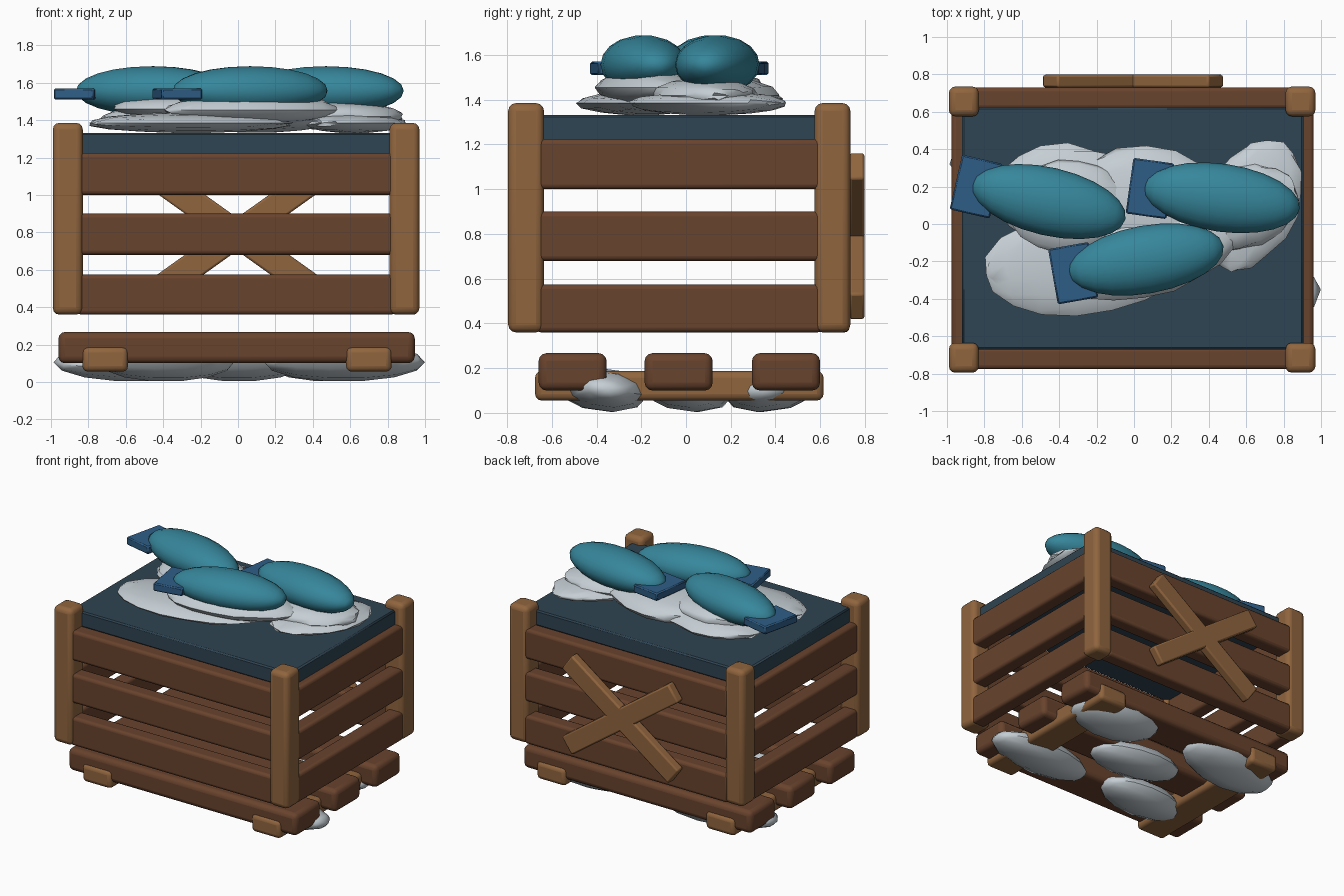
import bpy, math, random
from mathutils import Vector

random.seed(4)
cube = bpy.data.objects.get("Cube")
if cube:
    bpy.data.objects.remove(cube, do_unlink=True)


def material(name, r, g, b):
    m = bpy.data.materials.new(name)
    m.use_nodes = True
    m.diffuse_color = (r, g, b, 1)
    m.node_tree.nodes["Principled BSDF"].inputs["Base Color"].default_value = (r, g, b, 1)
    return m


dark_wood = material("dark wood", .14, .056, .026)
light_wood = material("light wood", .28, .13, .048)
teal = material("teal", .037, .24, .33)
blue = material("blue", .028, .11, .24)
navy = material("slate navy", .028, .058, .085)
ice_grey = material("ice grey", .56, .62, .66)


def finish(ob, name, mat, angle=35):
    ob.name = name
    ob.data.materials.append(mat)
    bpy.ops.object.shade_smooth_by_angle(angle=math.radians(angle))
    return ob


def box(name, mat, lo, hi, bevel=.03, segments=3, rot=(0, 0, 0)):
    """Rounded block between two corners."""
    lo, hi = Vector(lo), Vector(hi)
    bpy.ops.mesh.primitive_cube_add(size=1, location=(lo + hi) / 2, rotation=rot)
    ob = bpy.context.object
    for v in ob.data.vertices:
        v.co *= hi - lo
    mod = ob.modifiers.new("Bevel", 'BEVEL')
    mod.width, mod.segments = bevel, segments
    return finish(ob, name, mat)


def blob(name, mat, centre, radii, turn=0, tilt=0, segments=14, rings=8, rough=0):
    """Ellipsoid whose poles lie along its length."""
    bpy.ops.mesh.primitive_uv_sphere_add(
        segments=segments, ring_count=rings, radius=1, location=centre,
        rotation=(math.radians(tilt), 0, math.radians(turn)))
    ob = bpy.context.object
    for v in ob.data.vertices:
        x, y, z = v.co
        k = 1 + random.uniform(-rough, rough)
        v.co = (z * radii[0] * k, y * radii[1] * k, -x * radii[2])
    return finish(ob, name, mat, 50)


# Corner posts
for side, x in (("right", -.91), ("left", .89)):
    for end, y in (("front", -.715), ("back", .655)):
        box(f"{end}_{side}_post", light_wood,
            (x - .08, y - .08, .36), (x + .08, y + .08, 1.385), .035)

# Crate slats on all four walls
for i, (z0, z1) in enumerate(((.36, .575), (.68, .9), (1.0, 1.225))):
    for end, y in (("front", -.718), ("back", .673)):
        box(f"{end}_slat_{i}", dark_wood, (-.86, y - .058, z0), (.84, y + .058, z1), .022)
    for side, x in (("right", -.918), ("left", .903)):
        box(f"{side}_slat_{i}", dark_wood, (x - .057, -.67, z0), (x + .057, .61, z1), .022)

# Lid panel lying on the slats
box("lid_panel", navy, (-.92, -.67, 1.215), (.905, .625, 1.332), .01, 1)

# Crossed planks on the back
for i, s in enumerate((-1, 1)):
    box(f"cross_plank_{i}", light_wood, (-.55, .73, .718), (.54, .798, .862), .012, 2,
        (0, math.radians(35.5 * s), 0))

# Pallet boards and runners
for i, y in enumerate((-.507, -.033, .447)):
    box(f"pallet_board_{i}", dark_wood, (-.96, y - .152, .1), (.945, y + .152, .267), .035)
for i, x in enumerate((-.71, .7)):
    box(f"pallet_runner_{i}", light_wood, (x - .122, -.675, .055), (x + .122, .615, .187), .03)

# Ice lumps beneath the pallet
for i, (x, y, turn) in enumerate(((-.56, .38, 8), (.57, -.38, 4), (0, 0, -6),
                                  (-.38, -.38, 5), (.5, .38, -5))):
    length = .43 if abs(x) > .52 else .36
    blob(f"lower_ice_{i}", ice_grey, (x, y, .105), (length, .21, .1), turn,
         8 if y > 0 else -8, 10, 7)

# Flattened ice heap on the lid
heap = (((-.25, -.2, 1.385), (.55, .28, .055), 8),
        ((-.32, .13, 1.405), (.42, .29, .075), -8),
        ((.1, .08, 1.42), (.46, .33, .09), -8),
        ((.08, -.17, 1.455), (.47, .21, .085), 14),
        ((-.35, .1, 1.46), (.32, .25, .075), 0),
        ((.62, .1, 1.385), (.37, .25, .055), 62),
        ((.55, .08, 1.42), (.34, .22, .08), 20))
for i, (centre, radii, turn) in enumerate(heap):
    blob(f"heap_ice_{i}", ice_grey, centre, radii, turn, 0, 14, 9, .05)

# Fish bodies with flat tails
fish = (((-.455, .12), -13, (-.845, .2)),
        ((.47, .14), -8, (.085, .19)),
        ((.065, -.19), 10, (-.325, -.263)))
for i, ((x, y), turn, (tx, ty)) in enumerate(fish):
    blob(f"fish_body_{i}", teal, (x, y, 1.557), (.42, .182, .133), turn, 0, 18, 12)
    box(f"fish_tail_{i}", blue, (tx - .11, ty - .15, 1.51), (tx + .11, ty + .15, 1.57),
        .008, 1, (0, 0, math.radians(turn)))
